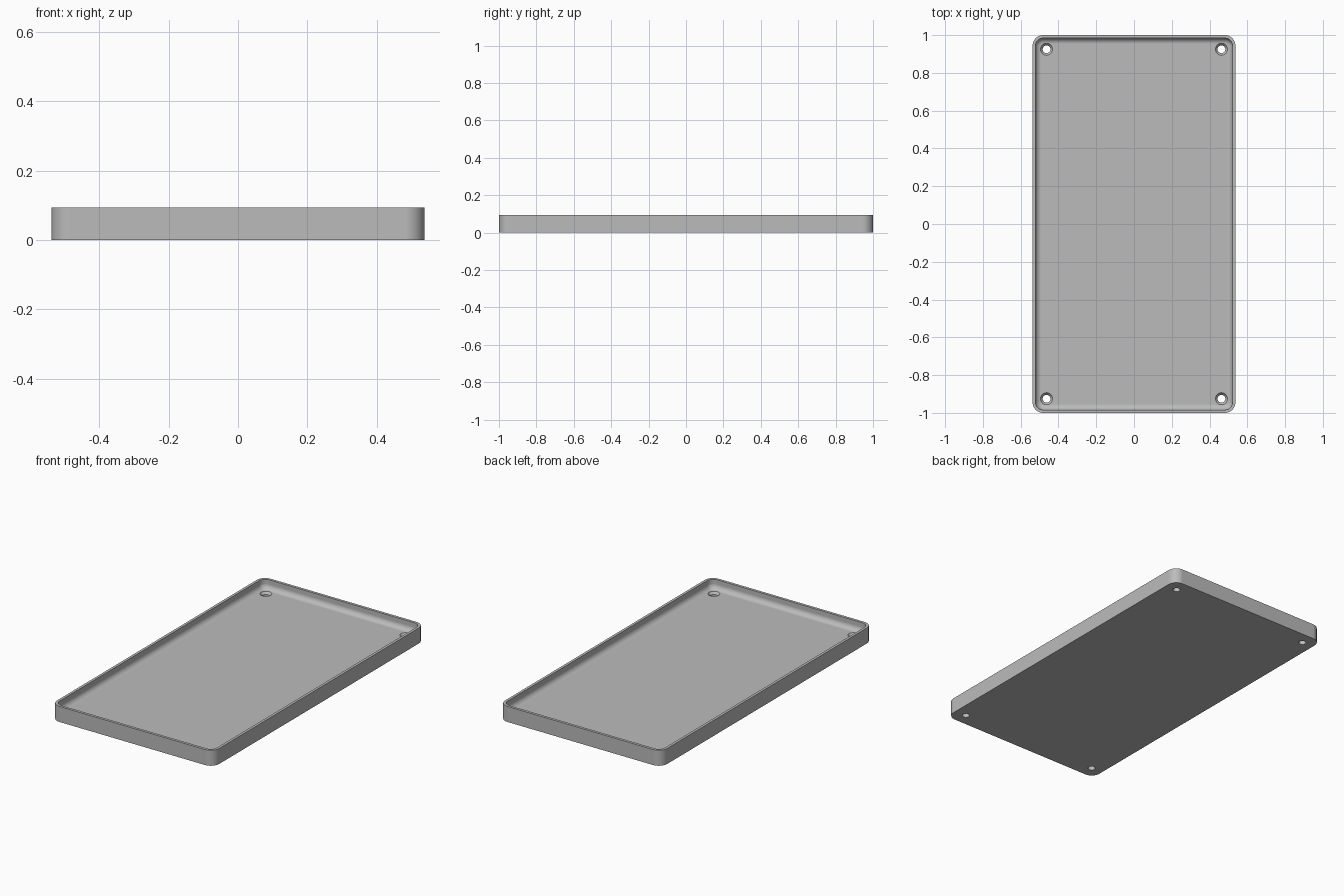
import bpy
import bmesh
import math
from math import cos, sin, pi

if "Cube" in bpy.data.objects:
    bpy.data.objects.remove(bpy.data.objects["Cube"], do_unlink=True)

HALF_X, HALF_Y, HEIGHT = 0.537, 1.0, 0.093
CORNER = 0.056
RIM, FLOOR, FILLET = 0.016, 0.037, 0.03
HOLE_X, HOLE_Y = 0.463, 0.925
HOLE_R, SINK_R = 0.0205, 0.032
CORNER_STEPS, FILLET_STEPS, HOLE_STEPS = 10, 8, 32

grey = bpy.data.materials.new("light_grey")
grey.use_nodes = True
grey.diffuse_color = (0.5, 0.5, 0.5, 1)
grey.node_tree.nodes["Principled BSDF"].inputs["Base Color"].default_value = grey.diffuse_color


def rounded_rect(inset, z):
    """Points of a rounded rectangle, inset from the outer outline."""
    r = CORNER - inset
    cx, cy = HALF_X - CORNER, HALF_Y - CORNER
    points = []
    for q, (sx, sy) in enumerate([(1, 1), (-1, 1), (-1, -1), (1, -1)]):
        for i in range(CORNER_STEPS + 1):
            a = (q + i / CORNER_STEPS) * pi / 2
            points.append((sx * cx + r * cos(a), sy * cy + r * sin(a), z))
    return points


def circle(r, z, x, y):
    turn = [2 * pi * i / HOLE_STEPS for i in range(HOLE_STEPS)]
    return [(x + r * cos(a), y + r * sin(a), z) for a in turn]


def bridge_loops(bm, loops):
    """Capped skin through a stack of loops."""
    rings = [[bm.verts.new(p) for p in loop] for loop in loops]
    for low, high in zip(rings, rings[1:]):
        n = len(low)
        for i in range(n):
            j = (i + 1) % n
            bm.faces.new((low[i], low[j], high[j], high[i]))
    bm.faces.new(rings[0][::-1])
    bm.faces.new(rings[-1])


def finish(bm, name):
    bmesh.ops.recalc_face_normals(bm, faces=bm.faces)
    mesh = bpy.data.meshes.new(name)
    bm.to_mesh(mesh)
    bm.free()
    mesh.materials.append(grey)
    obj = bpy.data.objects.new(name, mesh)
    bpy.context.collection.objects.link(obj)
    return obj


# Tray: outer wall, flat rim, inner wall and fillet down to the floor
profile = [(0, 0), (0, HEIGHT), (RIM, HEIGHT)]
for i in range(FILLET_STEPS + 1):
    a = i / FILLET_STEPS * pi / 2
    profile.append((RIM + FILLET * (1 - cos(a)), FLOOR + FILLET * (1 - sin(a))))
bm = bmesh.new()
bridge_loops(bm, [rounded_rect(inset, z) for inset, z in profile])
tray = finish(bm, "tray")

# Countersunk screw holes in the four corners
bm = bmesh.new()
hole_profile = [(HOLE_R, -0.02), (HOLE_R, FLOOR - 0.014), (SINK_R, FLOOR), (SINK_R, HEIGHT)]
for sx in (-1, 1):
    for sy in (-1, 1):
        bridge_loops(bm, [circle(r, z, sx * HOLE_X, sy * HOLE_Y) for r, z in hole_profile])
cutter = finish(bm, "hole_cutter")
cutter.hide_render = True

cut = tray.modifiers.new("screw_holes", "BOOLEAN")
cut.operation = "DIFFERENCE"
cut.solver = "EXACT"
cut.object = cutter

bpy.ops.object.select_all(action="DESELECT")
tray.select_set(True)
bpy.context.view_layer.objects.active = tray
bpy.ops.object.modifier_apply(modifier=cut.name)
bpy.data.objects.remove(cutter, do_unlink=True)

# Smooth curves, crisp edges, flat floor
bpy.ops.object.shade_smooth_by_angle(angle=math.radians(30))
normals = tray.modifiers.new("flat_floor", "WEIGHTED_NORMAL")
normals.keep_sharp = True
